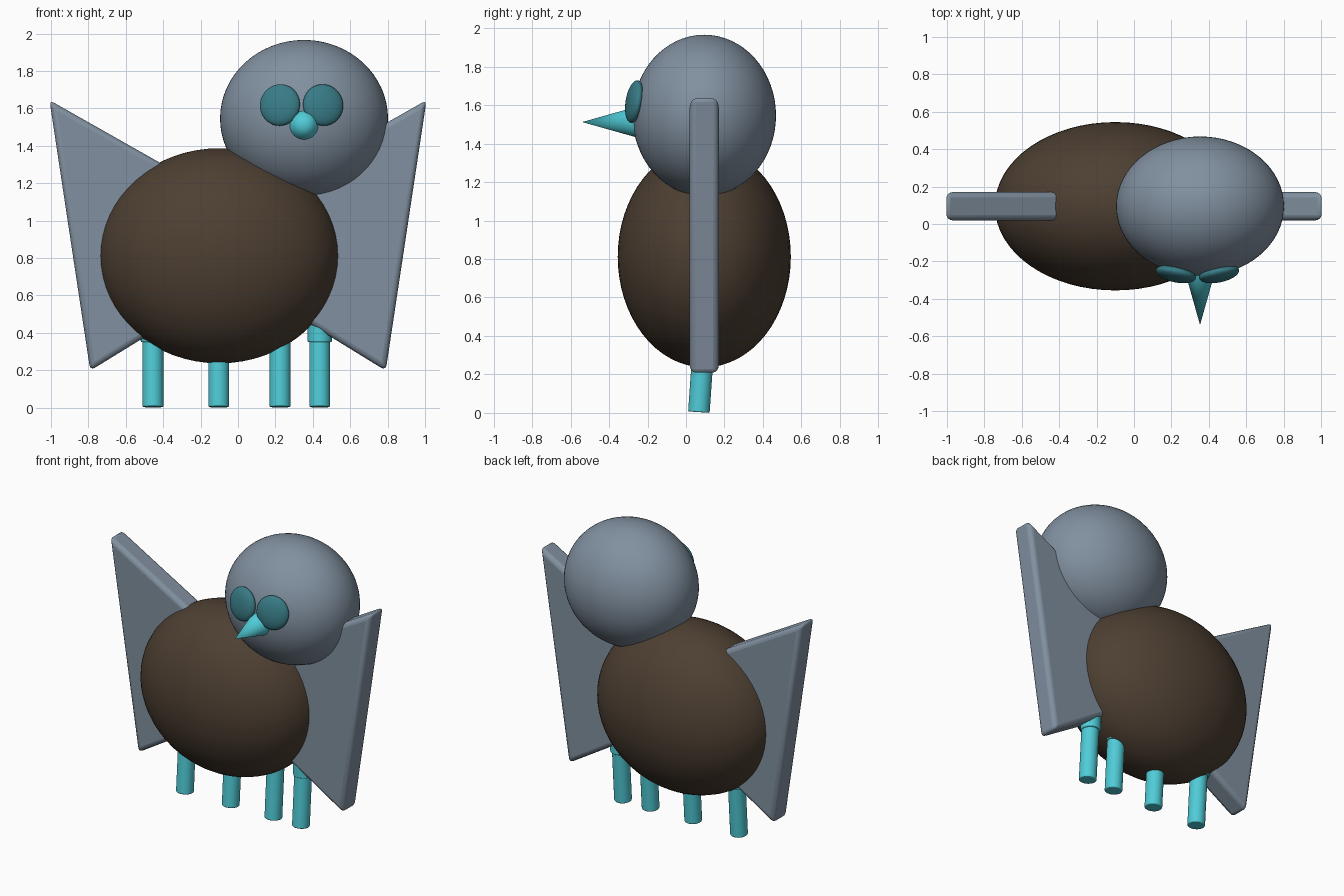
import bpy, bmesh
from math import radians
from mathutils import Vector

if "Cube" in bpy.data.objects:
    bpy.data.objects.remove(bpy.data.objects["Cube"])

CY = 0.095  # depth of the bird's centre plane


def material(name, color):
    m = bpy.data.materials.new(name)
    m.diffuse_color = (*color, 1)
    m.use_nodes = True
    m.node_tree.nodes["Principled BSDF"].inputs["Base Color"].default_value = m.diffuse_color
    return m


BROWN = material("brown", (0.075, 0.05, 0.032))
SLATE = material("slate", (0.22, 0.28, 0.35))
CYAN = material("cyan", (0.08, 0.6, 0.68))
TEAL = material("teal", (0.04, 0.2, 0.24))


def finish(obj, name, mat):
    obj.name = name
    obj.data.materials.append(mat)
    return obj


def ellipsoid(name, loc, radii, mat, rot=(0, 0, 0)):
    bpy.ops.mesh.primitive_uv_sphere_add(segments=64, ring_count=32, location=loc, rotation=rot)
    obj = bpy.context.object
    obj.scale = radii
    bpy.ops.object.shade_smooth()
    return finish(obj, name, mat)


def bevel(obj, width):
    mod = obj.modifiers.new("bevel", 'BEVEL')
    mod.width = width
    mod.segments = 3
    mod.limit_method = 'ANGLE'


def rod(name, top, bottom, radius, mat):
    top, bottom = Vector(top), Vector(bottom)
    axis = top - bottom
    bpy.ops.mesh.primitive_cylinder_add(vertices=32, radius=radius, depth=axis.length,
                                        location=(top + bottom) / 2,
                                        rotation=axis.to_track_quat('Z', 'Y').to_euler())
    obj = bpy.context.object
    bpy.ops.object.shade_smooth_by_angle(angle=radians(40))
    bevel(obj, 0.006)
    return finish(obj, name, mat)


# Body and head
ellipsoid("body", (-0.10, CY, 0.812), (0.644, 0.45, 0.575), BROWN)
ellipsoid("head", (0.353, CY, 1.546), (0.449, 0.373, 0.42), SLATE)

# Flattened eyes following the face
for name, x, s in (("left_eye", 0.224, -1), ("right_eye", 0.455, 1)):
    ellipsoid(name, (x, -0.268, 1.618), (0.109, 0.041, 0.112), TEAL,
              (radians(-9), 0, radians(12 * s)))

# Beak
bpy.ops.mesh.primitive_cone_add(vertices=48, radius1=0.09, radius2=0, depth=0.32,
                                location=(0.353, -0.38, 1.512), rotation=(radians(90), 0, 0))
bpy.ops.object.shade_smooth_by_angle(angle=radians(40))
finish(bpy.context.object, "beak", CYAN)

# Wings: slanted slabs with rounded edges, rooted inside the body
outline = [(1.008, 1.644), (0.79, 0.198), (0.25, 0.53), (0.25, 1.215)]
for name, s in (("left_wing", -1), ("right_wing", 1)):
    bm = bmesh.new()
    face = bm.faces.new([bm.verts.new((s * x, CY - 0.076, z)) for x, z in outline])
    side = bmesh.ops.extrude_face_region(bm, geom=[face])
    bmesh.ops.translate(bm, vec=(0, 0.152, 0),
                        verts=[g for g in side["geom"] if isinstance(g, bmesh.types.BMVert)])
    bmesh.ops.recalc_face_normals(bm, faces=bm.faces)
    mesh = bpy.data.meshes.new(name)
    bm.to_mesh(mesh)
    bm.free()
    wing = bpy.data.objects.new(name, mesh)
    bpy.context.collection.objects.link(wing)
    bpy.context.view_layer.objects.active = wing
    bpy.ops.object.select_all(action='DESELECT')
    wing.select_set(True)
    bpy.ops.object.shade_smooth_by_angle(angle=radians(35))
    bevel(wing, 0.03)
    finish(wing, name, SLATE)

# Four legs in a row: thigh entering the body, slimmer tilted shin below
for i, x in enumerate((-0.455, -0.103, 0.225, 0.437), 1):
    rod(f"thigh_{i}", (x, CY, 0.58), (x, CY, 0.35), 0.065, CYAN)
    rod(f"shin_{i}", (x, 0.096, 0.42), (x, 0.067, 0.004), 0.056, CYAN)
